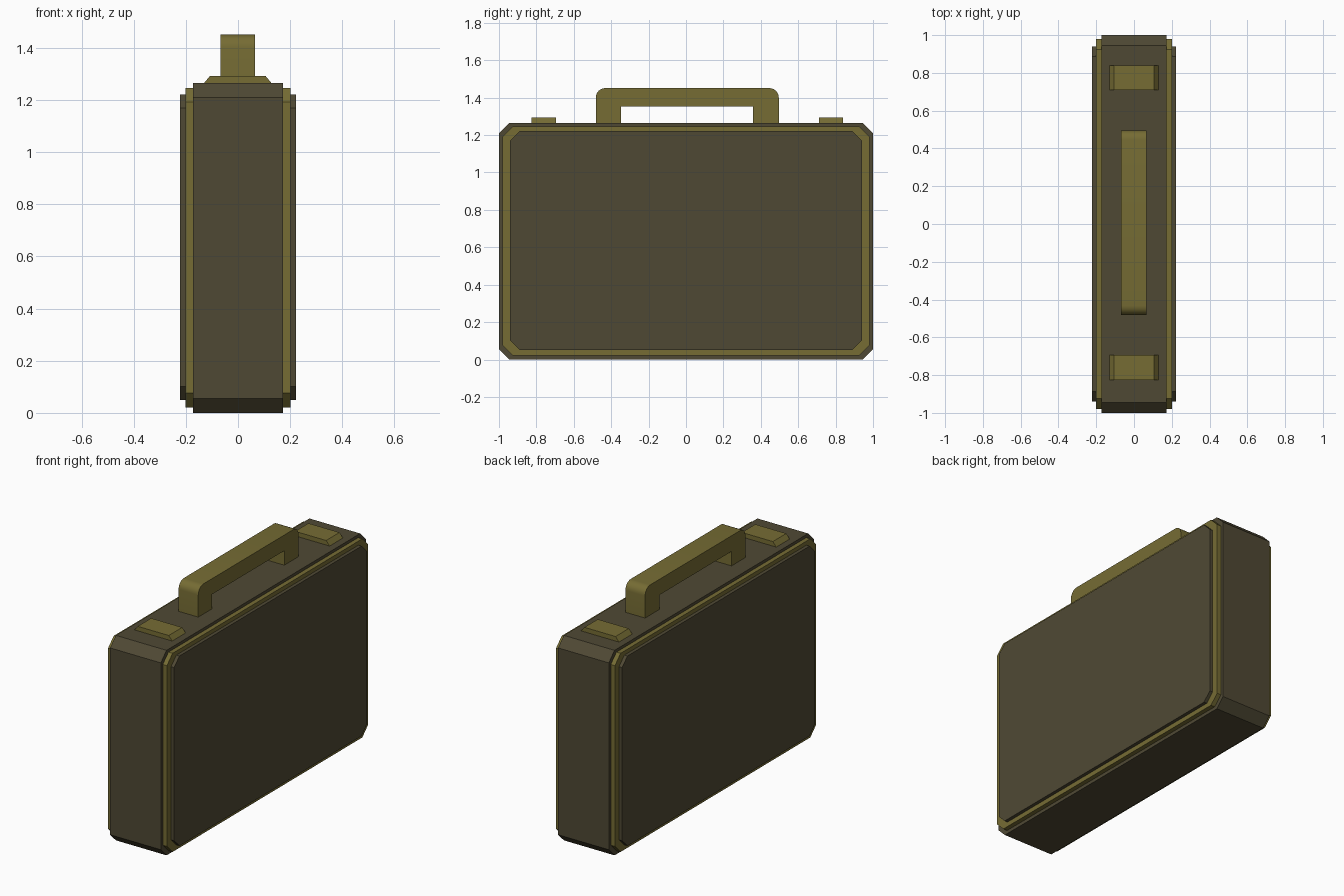
import bpy, bmesh, math

if "Cube" in bpy.data.objects:
    bpy.data.objects.remove(bpy.data.objects["Cube"])


def material(name, rgb):
    m = bpy.data.materials.new(name)
    m.diffuse_color = (*rgb, 1)
    m.use_nodes = True
    m.node_tree.nodes["Principled BSDF"].inputs["Base Color"].default_value = m.diffuse_color
    return m


leather = material("dark_leather", (0.078, 0.066, 0.034))
brass = material("olive_trim", (0.18, 0.15, 0.034))


def extrude(name, profile, axis, lo, hi, mat):
    """Extrude a closed 2D profile along x (profile = y,z) or y (profile = x,z)."""
    place = (lambda p, t: (t, *p)) if axis == 'x' else (lambda p, t: (p[0], t, p[1]))
    bm = bmesh.new()
    face = bm.faces.new([bm.verts.new(place(p, lo)) for p in profile])
    ext = bmesh.ops.extrude_face_region(bm, geom=[face])
    verts = [v for v in ext['geom'] if isinstance(v, bmesh.types.BMVert)]
    step = (hi - lo, 0, 0) if axis == 'x' else (0, hi - lo, 0)
    bmesh.ops.translate(bm, verts=verts, vec=step)
    bmesh.ops.recalc_face_normals(bm, faces=bm.faces)
    mesh = bpy.data.meshes.new(name)
    bm.to_mesh(mesh)
    bm.free()
    ob = bpy.data.objects.new(name, mesh)
    bpy.context.collection.objects.link(ob)
    mesh.materials.append(mat)
    return ob


def octagon(y, z0, z1, c):
    """Rectangle with cut corners."""
    return [(-y + c, z0), (y - c, z0), (y, z0 + c), (y, z1 - c),
            (y - c, z1), (-y + c, z1), (-y, z1 - c), (-y, z0 + c)]


def arc(cy, cz, r, start, n=6):
    return [(cy + r * math.cos(math.radians(start + 90 * i / n)),
             cz + r * math.sin(math.radians(start + 90 * i / n))) for i in range(n + 1)]


# Case: main shell with stepped trim and panel on each side
extrude("case_body", octagon(1.0, 0.0, 1.265, 0.056), 'x', -0.173, 0.173, leather)
for side, s in (("left", -1), ("right", 1)):
    extrude(f"{side}_trim", octagon(0.98, 0.021, 1.247, 0.055), 'x', s * 0.165, s * 0.201, brass)
    extrude(f"{side}_panel", octagon(0.94, 0.05, 1.222, 0.052), 'x', s * 0.195, s * 0.222, leather)

# Handle: arch with rounded outer corners
y0, y1, top, r = -0.482, 0.496, 1.451, 0.05
profile = ([(y1, 1.255)] + arc(y1 - r, top - r, r, 0) + arc(y0 + r, top - r, r, 90)
           + [(y0, 1.255), (-0.347, 1.255), (-0.347, 1.354), (0.357, 1.354), (0.357, 1.255)])
handle = extrude("handle", profile, 'x', -0.068, 0.066, brass)
bpy.context.view_layer.objects.active = handle
handle.select_set(True)
bpy.ops.object.shade_smooth_by_angle(angle=math.radians(30))

# Latches: low wedges with sloped ends
wedge = [(-0.133, 1.262), (0.131, 1.262), (0.105, 1.293), (-0.107, 1.293)]
for name, a, b in (("front_latch", -0.825, -0.694), ("back_latch", 0.71, 0.84)):
    extrude(name, wedge, 'y', a, b, brass)
